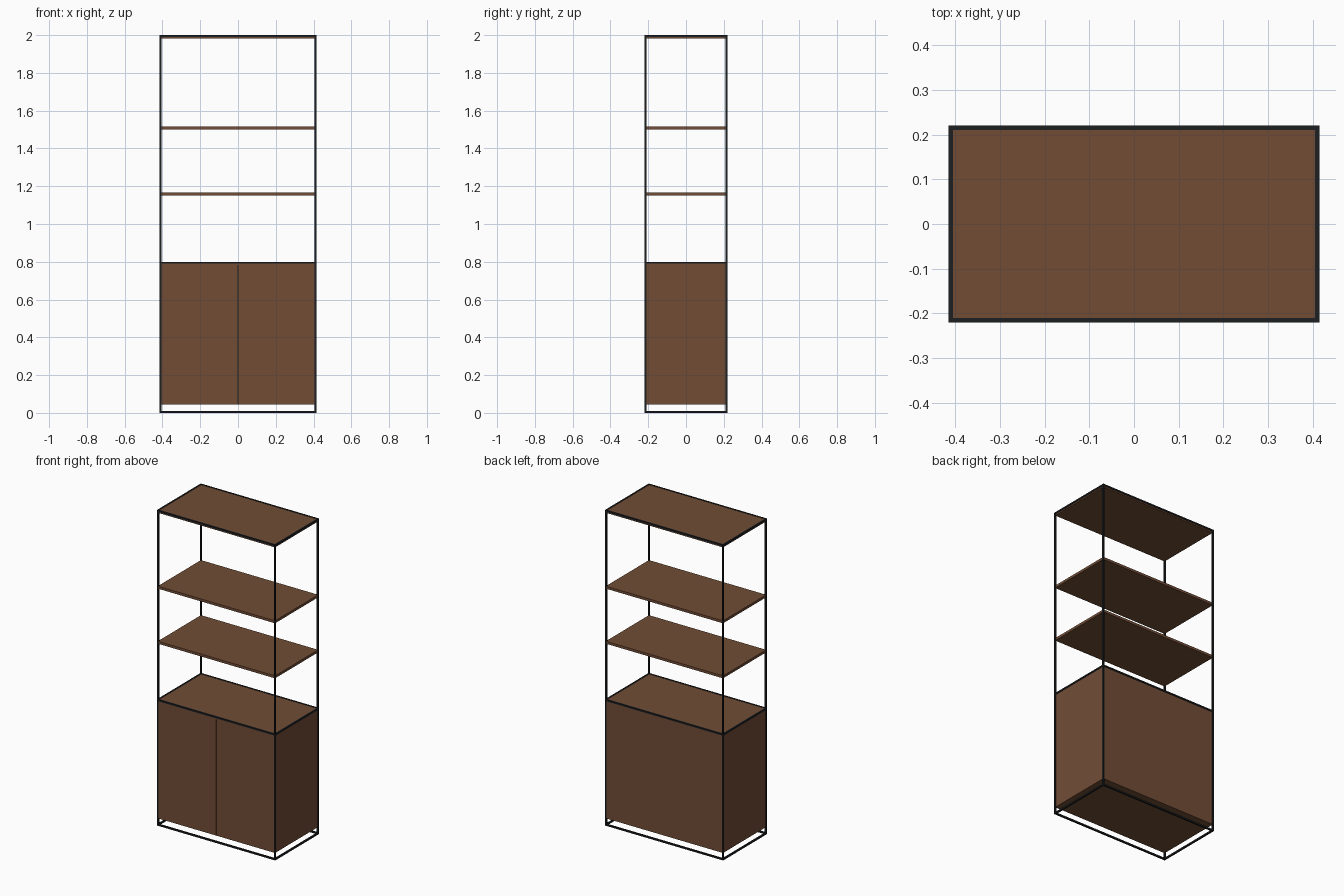
import bpy
import bmesh
from mathutils import Matrix, Vector

if "Cube" in bpy.data.objects:
    bpy.data.objects.remove(bpy.data.objects["Cube"])

# Overall size: half width, half depth, height, tube thickness, board thickness
W, D, H = 0.415, 0.22, 2.0
T, B = 0.01, 0.016
SW, SD = W - 0.004, D - 0.004   # half size of the boards, set just inside the frame


def material(name, color):
    m = bpy.data.materials.new(name)
    m.diffuse_color = (*color, 1)
    m.use_nodes = True
    m.node_tree.nodes["Principled BSDF"].inputs["Base Color"].default_value = m.diffuse_color
    return m


wood = material("brown wood", (0.165, 0.073, 0.036))
metal = material("black metal", (0.012, 0.013, 0.015))


def boxes(name, mat, *spans):
    """One object made of boxes, each given as (x0, x1, y0, y1, z0, z1)."""
    bm = bmesh.new()
    for x0, x1, y0, y1, z0, z1 in spans:
        centre = Vector((x0 + x1, y0 + y1, z0 + z1)) / 2
        size = (x1 - x0, y1 - y0, z1 - z0, 1)
        bmesh.ops.create_cube(bm, size=1, matrix=Matrix.Translation(centre) @ Matrix.Diagonal(size))
    mesh = bpy.data.meshes.new(name)
    bm.to_mesh(mesh)
    bm.free()
    mesh.materials.append(mat)
    obj = bpy.data.objects.new(name, mesh)
    bpy.context.collection.objects.link(obj)
    return obj


def ring(name, z):
    """Rectangular tube ring between the posts, top face at z."""
    boxes(name, metal,
          (-W + T, W - T, -D, -D + T, z - T, z), (-W + T, W - T, D - T, D, z - T, z),
          (-W, -W + T, -D + T, D - T, z - T, z), (W - T, W, -D + T, D - T, z - T, z))


# Metal frame: four posts and three rings
for side, x in (("left", -W), ("right", W - T)):
    for end, y in (("front", -D), ("back", D - T)):
        boxes(f"{side}_{end}_post", metal, (x, x + T, y, y + T, 0, H))
ring("base_ring", T)
ring("cabinet_ring", 0.8)
ring("top_ring", H)

# Open shelves
for name, z in (("lower_shelf", 1.152), ("upper_shelf", 1.501), ("top_shelf", H - B - 0.002)):
    boxes(name, wood, (-SW, SW, -SD, SD, z, z + B))

# Cabinet carcass
Z0, Z1 = 0.045, 0.798
boxes("cabinet_top", wood, (-SW, SW, -SD, SD, Z1 - B, Z1))
boxes("cabinet_bottom", wood, (-SW + B, SW - B, -SD + B, SD - B, Z0, Z0 + B))
boxes("cabinet_back", wood, (-SW + B, SW - B, SD - B, SD, Z0, Z1 - B))
for name, x in (("left_side", -SW), ("right_side", SW - B)):
    boxes(name, wood, (x, x + B, -SD + B, SD, Z0, Z1 - B))

# Pair of doors with a narrow dark gap between them
G = 0.002
boxes("left_door", wood, (-SW, -G, -SD, -SD + B, Z0, Z1 - B))
boxes("right_door", wood, (G, SW, -SD, -SD + B, Z0, Z1 - B))
boxes("door_gap_strip", metal, (-G, G, -SD + 0.006, -SD + B, Z0, Z1 - B))
